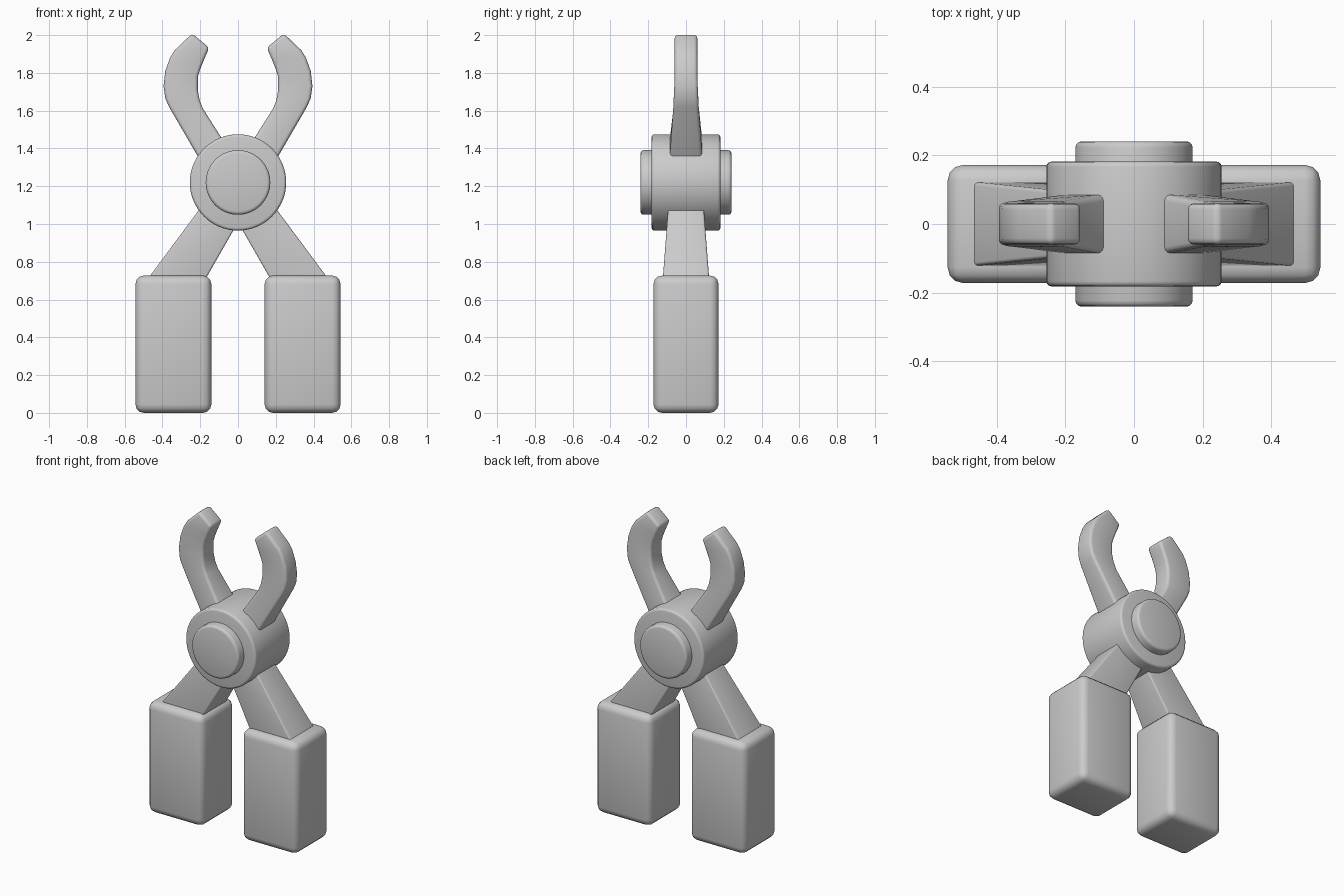
import bpy, bmesh, math
from mathutils import Matrix, Vector

cube = bpy.data.objects.get("Cube")
if cube:
    bpy.data.objects.remove(cube, do_unlink=True)

GREY = (0.6, 0.6, 0.6, 1)
grey = bpy.data.materials.new("grey")
grey.use_nodes = True
grey.diffuse_color = GREY
grey.node_tree.nodes["Principled BSDF"].inputs["Base Color"].default_value = GREY


def finish(bm, name, radius, segments=3):
    """Round the hard edges, shade smooth and link the part."""
    bmesh.ops.recalc_face_normals(bm, faces=bm.faces)
    hard = [e for e in bm.edges if e.calc_face_angle(0) > math.radians(45)]
    bmesh.ops.bevel(bm, geom=hard, offset=radius, segments=segments,
                    profile=0.5, affect='EDGES', clamp_overlap=True)
    bmesh.ops.recalc_face_normals(bm, faces=bm.faces)
    for f in bm.faces:
        f.smooth = True
    mesh = bpy.data.meshes.new(name)
    bm.to_mesh(mesh)
    bm.free()
    mesh.set_sharp_from_angle(angle=math.radians(45))
    mesh.materials.append(grey)
    obj = bpy.data.objects.new(name, mesh)
    bpy.context.collection.objects.link(obj)
    return obj


def box(name, centre, size, radius):
    bm = bmesh.new()
    bmesh.ops.create_cube(bm, size=1)
    bmesh.ops.scale(bm, vec=size, verts=bm.verts)
    bmesh.ops.translate(bm, vec=centre, verts=bm.verts)
    return finish(bm, name, radius)


def drum(name, radius, half_depth, bevel):
    """Cylinder along y, centred on the pivot."""
    bm = bmesh.new()
    bmesh.ops.create_cone(bm, cap_ends=True, segments=64, radius1=radius,
                          radius2=radius, depth=2 * half_depth)
    bmesh.ops.transform(bm, verts=bm.verts,
                        matrix=Matrix.Translation(PIVOT) @ Matrix.Rotation(math.pi / 2, 4, 'X'))
    return finish(bm, name, bevel)


def loft(name, stations, side, radius):
    """Four-sided bar through (outer xz, inner xz, half thickness) stations."""
    bm = bmesh.new()
    rings = []
    for (ox, oz), (ix, iz), h in stations:
        corners = ((ox, -h, oz), (ix, -h, iz), (ix, h, iz), (ox, h, oz))
        rings.append([bm.verts.new((side * x, y, z)) for x, y, z in corners])
    for a, b in zip(rings, rings[1:]):
        for i in range(4):
            j = (i + 1) % 4
            bm.faces.new((a[i], a[j], b[j], b[i]))
    bm.faces.new(rings[0])
    bm.faces.new(rings[-1])
    return finish(bm, name, radius)


PIVOT = Vector((0, 0, 1.22))

# Curved jaw, from inside the hub to the tip
JAW = [
    ((0.10, 1.17), (-0.03, 1.30), 0.095),
    ((0.217, 1.365), (0.09, 1.46), 0.085),
    ((0.365, 1.62), (0.185, 1.61), 0.067),
    ((0.385, 1.665), (0.203, 1.655), 0.065),
    ((0.394, 1.73), (0.213, 1.71), 0.062),
    ((0.385, 1.81), (0.212, 1.78), 0.06),
    ((0.36, 1.88), (0.20, 1.82), 0.06),
    ((0.335, 1.92), (0.18, 1.87), 0.06),
    ((0.243, 2.008), (0.152, 1.933), 0.06),
]
# Tapered arm, from inside the grip to inside the hub
ARM = [
    ((0.507, 0.67), (0.194, 0.67), 0.126),
    ((0.21, 1.07), (-0.035, 1.07), 0.095),
    ((0.113, 1.20), (-0.11, 1.20), 0.085),
]

# Pivot
drum("hub", 0.255, 0.182, 0.015)
drum("pivot_pin", 0.171, 0.241, 0.018)

# Matching halves
for label, side in (("left", 1), ("right", -1)):
    loft(label + "_jaw", JAW, side, 0.018)
    loft(label + "_arm", ARM, side, 0.01)
    box(label + "_grip", (side * 0.342, 0, 0.3635), (0.402, 0.344, 0.727), 0.045)
